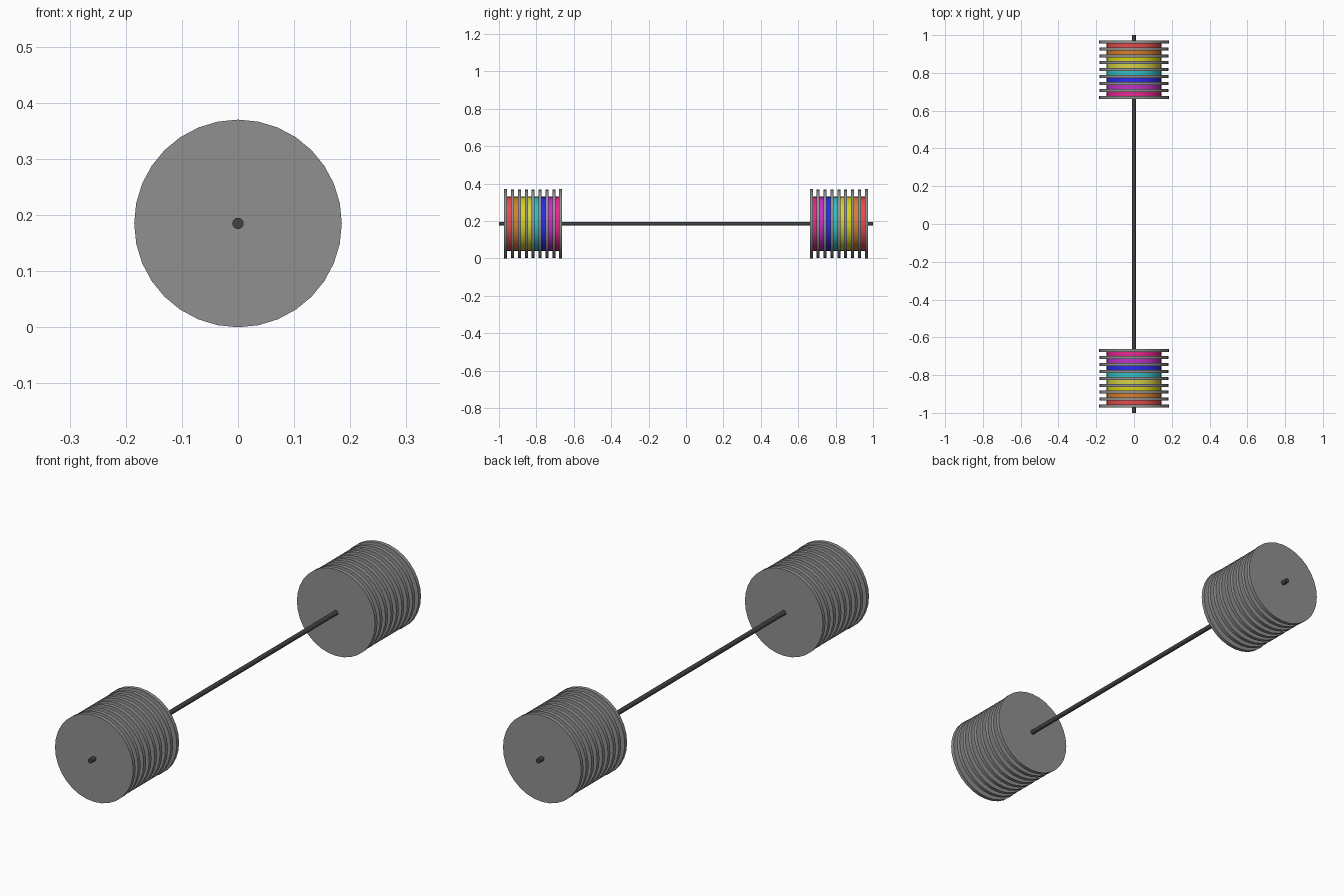
import bpy, math

if "Cube" in bpy.data.objects:
    bpy.data.objects.remove(bpy.data.objects["Cube"])

AXIS_Z = 0.185


def material(name, rgb):
    m = bpy.data.materials.new(name)
    m.diffuse_color = (*rgb, 1)
    m.use_nodes = True
    m.node_tree.nodes["Principled BSDF"].inputs["Base Color"].default_value = m.diffuse_color
    return m


grey = material("grey", (0.28, 0.28, 0.28))
dark = material("dark_grey", (0.055, 0.055, 0.055))
# spacer colours, from the outer end to the inner end
BANDS = [
    ("red", (0.80, 0.07, 0.07)),
    ("orange", (0.68, 0.21, 0.03)),
    ("yellow", (0.68, 0.65, 0.01)),
    ("pale_yellow", (0.66, 0.66, 0.05)),
    ("teal", (0.03, 0.55, 0.58)),
    ("blue", (0.025, 0.025, 0.80)),
    ("purple", (0.55, 0.03, 0.60)),
    ("magenta", (0.80, 0.02, 0.27)),
]
band_mats = [material(n, c) for n, c in BANDS]


def cylinder(name, radius, y, length, mat, sides=32):
    """Cylinder lying along y, centred on the bar axis."""
    bpy.ops.mesh.primitive_cylinder_add(
        vertices=sides, radius=radius, depth=length,
        location=(0, y, AXIS_Z), rotation=(math.pi / 2, 0, 0))
    ob = bpy.context.object
    ob.name = name
    ob.data.materials.append(mat)
    bpy.ops.object.shade_smooth_by_angle()
    return ob


# long bar
cylinder("bar", 0.01, 0, 2.0, dark, 16)

# two mirrored stacks of nine plates with eight coloured spacers between
OUTER, INNER, THICK = 0.972, 0.662, 0.016
pitch = (OUTER - INNER - THICK) / 8
for label, s in (("front", -1), ("back", 1)):
    for i in range(9):
        y = OUTER - THICK / 2 - i * pitch
        r = 0.185 if i in (0, 8) else 0.183
        cylinder(f"{label}_plate_{i + 1}", r, s * y, THICK, grey)
        if i < 8:
            cylinder(f"{label}_spacer_{i + 1}", 0.145, s * (y - pitch / 2),
                     pitch - THICK, band_mats[i])
